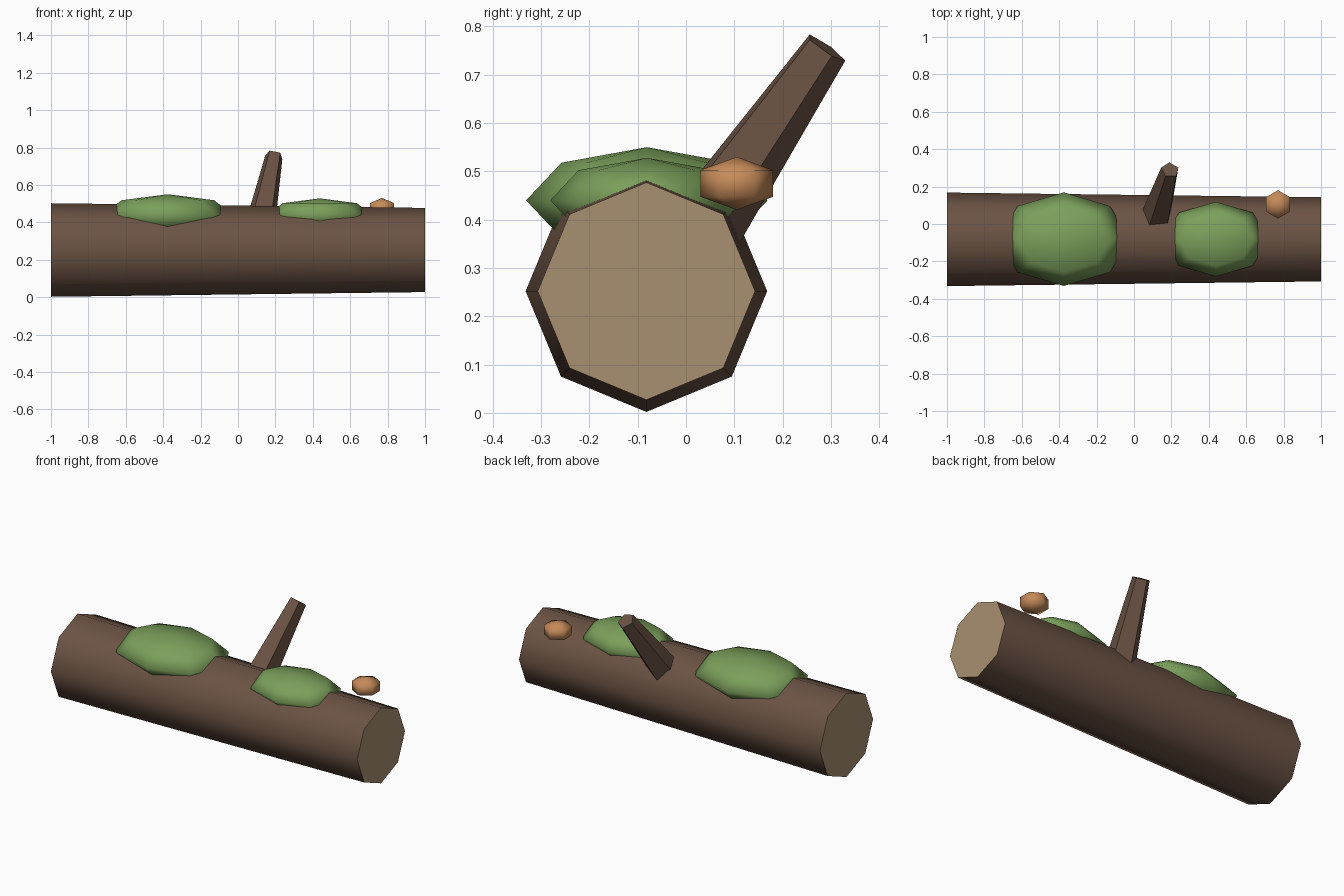
import bpy, bmesh, math
from mathutils import Matrix, Vector

if "Cube" in bpy.data.objects:
    bpy.data.objects.remove(bpy.data.objects["Cube"])


def material(name, rgb):
    m = bpy.data.materials.new(name)
    lin = [(c / 255 / 12.92) if c < 11 else ((c / 255 + 0.055) / 1.055) ** 2.4 for c in rgb]
    m.diffuse_color = (*lin, 1)
    m.use_nodes = True
    m.node_tree.nodes["Principled BSDF"].inputs["Base Color"].default_value = m.diffuse_color
    return m


bark = material("bark brown", (107, 83, 68))
cut_wood = material("cut wood tan", (168, 144, 112))
moss_green = material("moss green", (123, 160, 91))
mushroom_orange = material("mushroom orange", (198, 139, 89))


def loft(name, profile, sides, mats, matrix, smooth=True):
    """Stack rings of (height, radius) along local z; the first corner points to local +y."""
    bm = bmesh.new()
    rings = []
    for h, r in profile:
        if r < 1e-6:
            rings.append([bm.verts.new((0, 0, h))] * sides)
        else:
            angles = [2 * math.pi * i / sides for i in range(sides)]
            rings.append([bm.verts.new((r * math.sin(a), r * math.cos(a), h)) for a in angles])
    for low, high in zip(rings, rings[1:]):
        for i in range(sides):
            j = (i + 1) % sides
            corners = list(dict.fromkeys((low[i], low[j], high[j], high[i])))
            bm.faces.new(corners).smooth = smooth
    # flat end caps take the last material
    for ring in (rings[0], rings[-1]):
        if ring[0] is not ring[1]:
            bm.faces.new(ring).material_index = len(mats) - 1
    bmesh.ops.transform(bm, matrix=matrix, verts=bm.verts)
    bmesh.ops.recalc_face_normals(bm, faces=bm.faces)
    mesh = bpy.data.meshes.new(name)
    bm.to_mesh(mesh)
    bm.free()
    for m in mats:
        mesh.materials.append(m)
    ob = bpy.data.objects.new(name, mesh)
    bpy.context.collection.objects.link(ob)
    return ob


def frame(x, y, z, origin):
    return Matrix.Translation(origin) @ Matrix((x, y, z)).transposed().to_4x4()


def blob(name, centre, radii, sides, bands, mat):
    """Squashed low-poly ball."""
    profile = [(-math.cos(math.pi * k / bands), math.sin(math.pi * k / bands))
               for k in range(bands + 1)]
    return loft(name, profile, sides, [mat],
                Matrix.Translation(centre) @ Matrix.Diagonal((*radii, 1)))


# Fallen log lying along x, slightly tapered
log = loft("log", [(-1, 0.25), (1, 0.225)], 8, [bark, cut_wood],
           frame((0, 1, 0), (0, 0, 1), (1, 0, 0), (0, -0.082, 0.252)))
bpy.context.view_layer.objects.active = log
log.select_set(True)
bpy.ops.object.shade_smooth_by_angle(angle=math.radians(60))

# Broken branch stub leaning backwards
axis = Vector((0.165, 0.568, 0.823)).normalized()
side = (Vector((0, 1, 0)) - axis * axis.y).normalized()
loft("branch_stub", [(-0.5, 0.088), (0, 0.049)], 5, [bark],
     frame(side.cross(axis), side, axis, (0.193, 0.289, 0.756)), smooth=False)

# Moss patches, the second a smaller copy of the first
for label, x, size in (("large", -0.375, 0.25), ("small", 0.4375, 0.2)):
    blob(label + "_moss_patch", (x, -0.081, 0.44),
         (1.4 * size, size, 0.44 * size), 8, 4, moss_green)

# Mushroom cap
blob("mushroom_cap", (0.77, 0.105, 0.475), (0.087, 0.087, 0.055), 6, 3, mushroom_orange)
